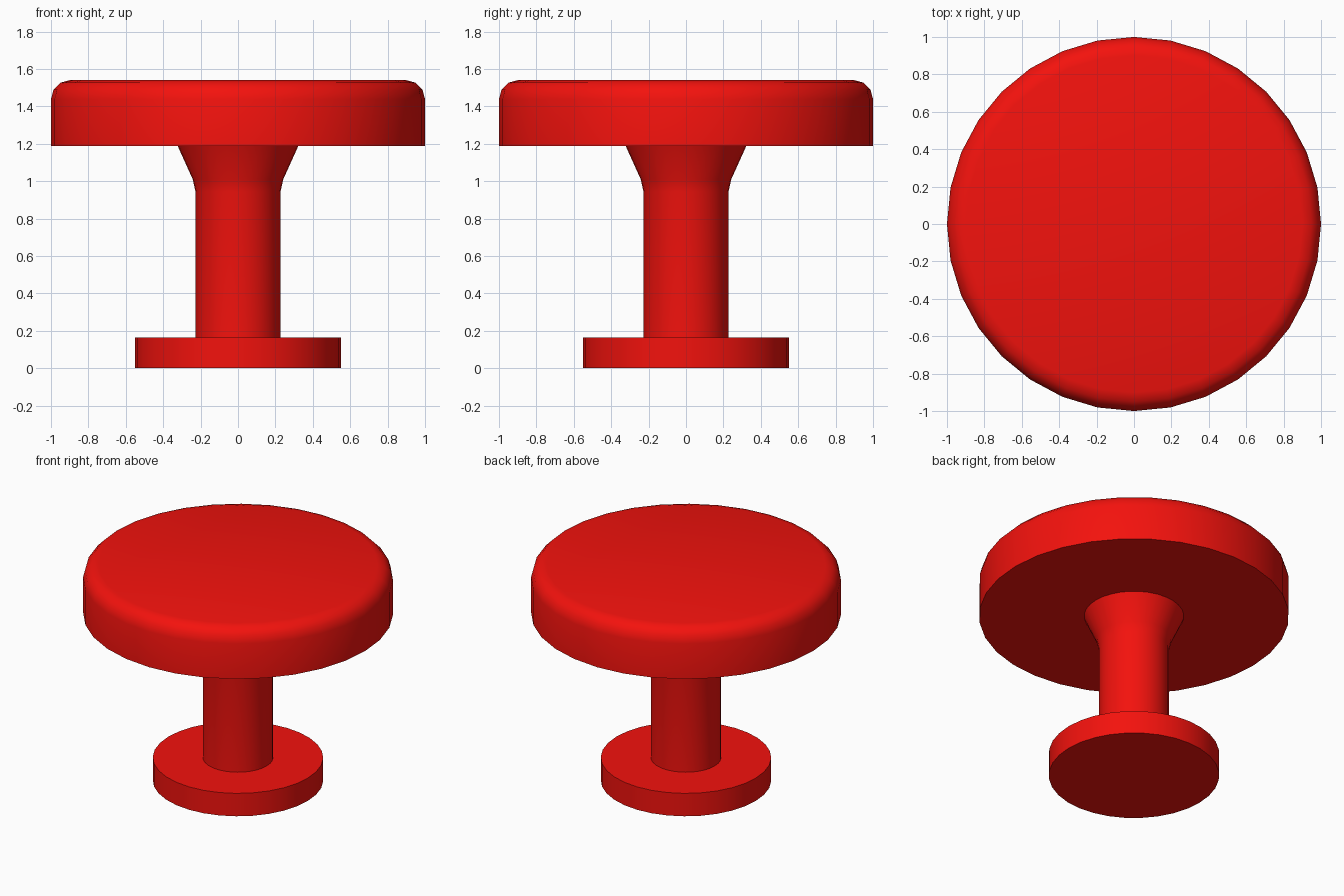
import bpy, bmesh
from math import sin, cos, pi, radians

if "Cube" in bpy.data.objects:
    bpy.data.objects.remove(bpy.data.objects["Cube"])

SIDES = 32

# Half profile (radius, height) of the whole knob, bottom to top
foot = [(0.55, 0.0), (0.55, 0.163)]
stem = [(0.227, 0.163), (0.227, 0.943), (0.242, 1.01), (0.322, 1.187)]
rim = [(1.0, 1.187)]
# Rounded upper edge of the cap
rim += [(0.9 + 0.1 * cos(a), 1.438 + 0.102 * sin(a))
        for a in (i * pi / 6 for i in range(4))]
profile = foot + stem + rim

# Spin the profile into rings, bridge them and close both ends
bm = bmesh.new()
rings = [[bm.verts.new((r * cos(2 * pi * i / SIDES), r * sin(2 * pi * i / SIDES), z))
          for i in range(SIDES)] for r, z in profile]
for low, high in zip(rings, rings[1:]):
    for i in range(SIDES):
        j = (i + 1) % SIDES
        bm.faces.new((low[i], low[j], high[j], high[i]))
bm.faces.new(rings[0][::-1])
bm.faces.new(rings[-1])
bmesh.ops.recalc_face_normals(bm, faces=bm.faces)

mesh = bpy.data.meshes.new("knob")
bm.to_mesh(mesh)
bm.free()
knob = bpy.data.objects.new("knob", mesh)
bpy.context.collection.objects.link(knob)

# Red finish
red = bpy.data.materials.new("red")
red.diffuse_color = (0.9, 0.006, 0.004, 1)
red.use_nodes = True
red.node_tree.nodes["Principled BSDF"].inputs["Base Color"].default_value = red.diffuse_color
mesh.materials.append(red)

# Smooth curves, sharp corners
bpy.context.view_layer.objects.active = knob
knob.select_set(True)
bpy.ops.object.shade_smooth_by_angle(angle=radians(40))
